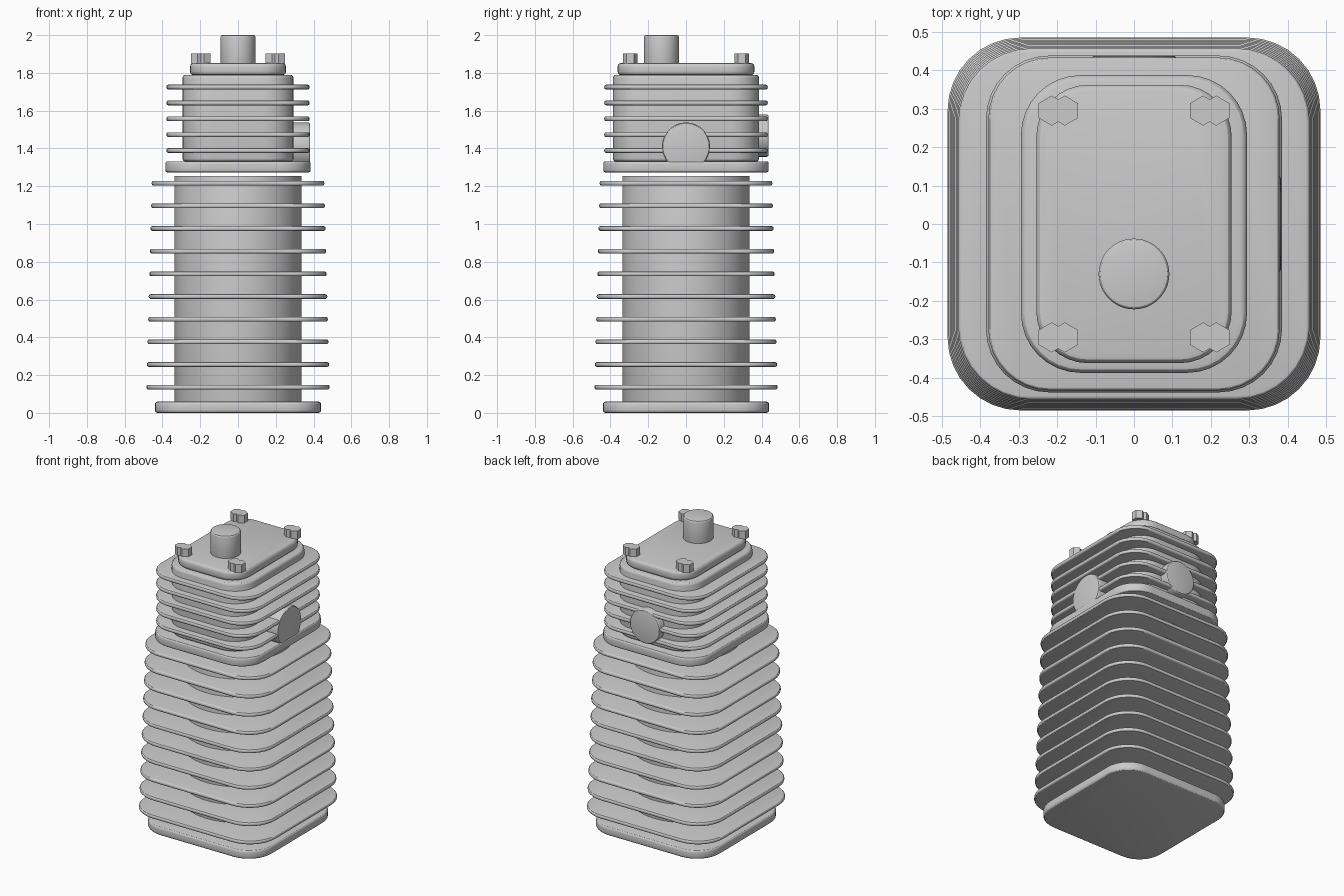
import bpy, bmesh
from math import sin, cos, pi, radians
from mathutils import Matrix, Vector

if "Cube" in bpy.data.objects:
    bpy.data.objects.remove(bpy.data.objects["Cube"])


def outline(hx, hy, r, seg):
    """Rounded-rectangle outline; a circle when hx == hy == r."""
    pts = []
    corners = [(1, 1), (-1, 1), (-1, -1), (1, -1)]
    for q, (sx, sy) in enumerate(corners):
        for i in range(seg + 1):
            a = (q + i / seg) * pi / 2
            pts.append((sx * (hx - r) + r * cos(a), sy * (hy - r) + r * sin(a)))
    return pts


def finish(name, bm, matrix):
    bmesh.ops.remove_doubles(bm, verts=bm.verts, dist=1e-5)
    bmesh.ops.recalc_face_normals(bm, faces=bm.faces)
    bm.transform(matrix)
    for f in bm.faces:
        f.smooth = True
    me = bpy.data.meshes.new(name)
    bm.to_mesh(me)
    bm.free()
    me.set_sharp_from_angle(angle=radians(30))
    ob = bpy.data.objects.new(name, me)
    bpy.context.collection.objects.link(ob)
    return ob


def slab(name, hx, hy, z0, z1, r, bevel, seg=8, steps=3, matrix=Matrix()):
    """Rounded slab with rolled top and bottom edges."""
    arc = [k / steps * pi / 2 for k in range(steps + 1)]
    rings = [(bevel * (1 - sin(a)), z0 + bevel * (1 - cos(a))) for a in arc]
    rings += [(d, z1 - (z - z0)) for d, z in reversed(rings)]
    bm = bmesh.new()
    loops = [[bm.verts.new((x, y, z)) for x, y in outline(hx - d, hy - d, r - d, seg)]
             for d, z in rings]
    n = len(loops[0])
    for lo, hi in zip(loops, loops[1:]):
        for i in range(n):
            j = (i + 1) % n
            bm.faces.new((lo[i], lo[j], hi[j], hi[i]))
    bm.faces.new(loops[0][::-1])
    bm.faces.new(loops[-1])
    return finish(name, bm, matrix)


def disc(name, r, z0, z1, bevel, matrix=Matrix()):
    return slab(name, r, r, z0, z1, r, bevel, seg=12, matrix=matrix)


# Lower barrel: base plate, round core and ten tapering fins
slab("base_plate", 0.44, 0.44, 0.0, 0.06, 0.17, 0.015)
disc("barrel_core", 0.335, 0.03, 1.255, 0.002)
for i in range(10):
    z = 0.136 + 0.12 * i
    h = 0.485 - 0.0031 * i
    slab(f"barrel_fin_{i + 1}", h, h, z - 0.0125, z + 0.0125, 0.19, 0.01)

# Head: flange, body and five fins
slab("head_flange", 0.385, 0.438, 1.273, 1.332, 0.165, 0.012)
slab("head_body", 0.294, 0.387, 1.33, 1.79, 0.155, 0.018)
for i in range(5):
    z = 1.389 + 0.084 * i
    slab(f"head_fin_{i + 1}", 0.379, 0.433, z - 0.0125, z + 0.0125, 0.16, 0.01)

# Top cover
slab("cover_plate", 0.254, 0.362, 1.788, 1.852, 0.135, 0.019)

# Ports: side (+x) and rear (+y)
disc("side_port", 0.127, 0.2, 0.382, 0.01,
     Matrix.Translation((0, 0, 1.41)) @ Matrix.Rotation(pi / 2, 4, 'Y'))
disc("rear_port", 0.112, 0.25, 0.4375, 0.01,
     Matrix.Translation((0, 0, 1.468)) @ Matrix.Rotation(-pi / 2, 4, 'X'))

# Plug on the cover
disc("plug", 0.092, 1.83, 2.0, 0.01, Matrix.Translation((0, -0.13, 0)))

# Cover bolts: overlapping pairs of hexagons at each corner
for sx in (-1, 1):
    for sy in (-1, 1):
        for k, x in enumerate((0.18, 0.214)):
            bm = bmesh.new()
            bmesh.ops.create_cone(bm, cap_ends=True, segments=6, radius1=0.039,
                                  radius2=0.039, depth=0.055)
            # hexagon corner points along y
            off_axis = max(v.co.y for v in bm.verts) < 0.0385
            rot = Matrix.Rotation(pi / 6 if off_axis else 0, 4, 'Z')
            finish(f"bolt_{'L' if sx < 0 else 'R'}{'F' if sy < 0 else 'B'}_{k + 1}", bm,
                   Matrix.Translation((sx * x, sy * 0.295, 1.876)) @ rot)
